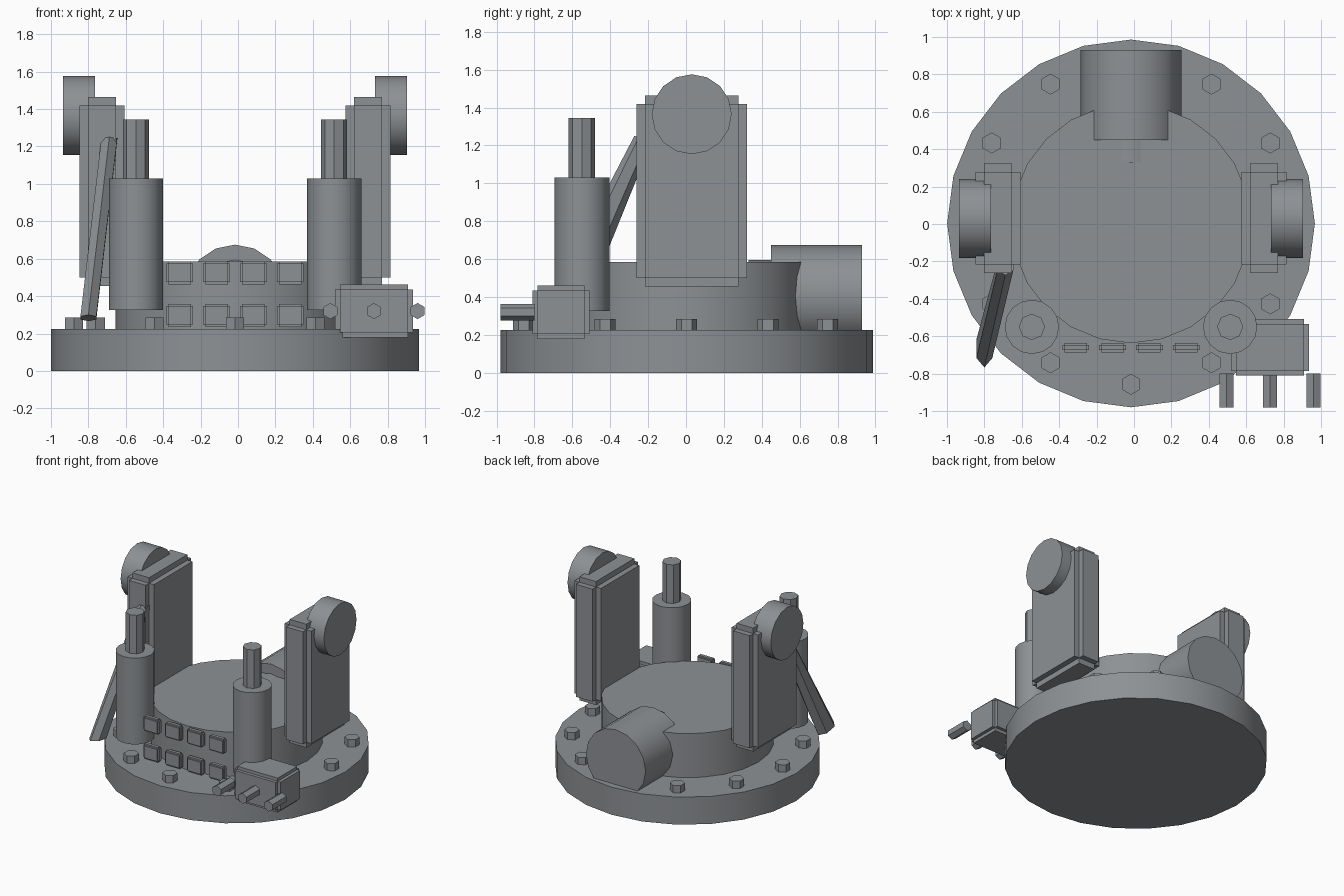
import bpy, bmesh, math
from mathutils import Vector, Quaternion

if "Cube" in bpy.data.objects:
    bpy.data.objects.remove(bpy.data.objects["Cube"])

CX, CY = -0.016, 0.003   # axis of the round base

# Dark grey metal used on every part
metal = bpy.data.materials.new("dark_metal")
metal.diffuse_color = (0.27, 0.285, 0.30, 1)
metal.use_nodes = True
metal.node_tree.nodes["Principled BSDF"].inputs["Base Color"].default_value = metal.diffuse_color


def finish(name, bm):
    me = bpy.data.meshes.new(name)
    bmesh.ops.recalc_face_normals(bm, faces=bm.faces)
    bm.to_mesh(me)
    bm.free()
    me.materials.append(metal)
    ob = bpy.data.objects.new(name, me)
    bpy.context.collection.objects.link(ob)
    bpy.ops.object.select_all(action='DESELECT')
    ob.select_set(True)
    bpy.context.view_layer.objects.active = ob
    bpy.ops.object.shade_smooth_by_angle(angle=math.radians(30))
    return ob


def rod(name, a, b, radius, sides):
    """Capped cylinder running from point a to point b."""
    a, b = Vector(a), Vector(b)
    d = b - a
    upright = abs(d.x) + abs(d.y) < 1e-6
    rot = Quaternion() if upright else d.to_track_quat('Z', 'Y')
    bm = bmesh.new()
    bmesh.ops.create_cone(bm, cap_ends=True, segments=sides, radius1=radius,
                          radius2=radius, depth=d.length)
    bmesh.ops.rotate(bm, verts=bm.verts, matrix=rot.to_matrix())
    bmesh.ops.translate(bm, verts=bm.verts, vec=(a + b) / 2)
    return finish(name, bm)


def panel_box(name, centre, core, step):
    """Box whose six faces are each pushed out as a raised panel."""
    bm = bmesh.new()
    for axis in range(3):
        size = Vector(core)
        size[axis] += 2 * step
        verts = bmesh.ops.create_cube(bm, size=1)['verts']
        bmesh.ops.scale(bm, verts=verts, vec=size)
        bmesh.ops.translate(bm, verts=verts, vec=centre)
    return finish(name, bm)


# Base plate and drum
rod("base_plate", (CX, CY, 0), (CX, CY, 0.225), 0.983, 24)
rod("drum", (CX, CY, 0.2), (CX, CY, 0.585), 0.64, 24)

# Ring of hex bolts
for i in range(12):
    t = math.radians(30 * i)
    x, y = CX + 0.86 * math.cos(t), CY + 0.86 * math.sin(t)
    rod("base_bolt", (x, y, 0.2), (x, y, 0.285), 0.056, 6)

# Rear motor with its narrower nose
rod("rear_motor", (CX, 0.45, 0.405), (CX, 0.93, 0.405), 0.27, 16)
rod("motor_nose", (CX, 0.33, 0.405), (CX, 0.47, 0.405), 0.19, 16)

# Mirrored yoke arms, pivot discs and front pistons
for side, s in (("left", -1), ("right", 1)):
    panel_box(side + "_arm", (CX + s * 0.711, 0.03, 0.96), (0.15, 0.495, 0.92), 0.045)
    rod(side + "_pivot", (CX + s * 0.749, 0.03, 1.365),
        (CX + s * 0.919, 0.03, 1.365), 0.211, 16)
    px = CX + s * 0.53
    rod(side + "_piston_sleeve", (px, -0.55, 0.325), (px, -0.55, 1.03), 0.145, 16)
    rod(side + "_piston_rod", (px, -0.55, 1.0), (px, -0.55, 1.345), 0.07, 8)

# Two rows of buttons on the front of the drum
for row_z in (0.297, 0.524):
    for k in range(4):
        panel_box("button", (CX + (k - 1.5) * 0.197, -0.661, row_z),
                  (0.12, 0.026, 0.098), 0.012)

# Connector box with three prongs
panel_box("connector_box", (0.727, -0.66, 0.32), (0.364, 0.25, 0.23), 0.026)
for k in (-1, 0, 1):
    x = 0.727 + k * 0.233
    rod("connector_prong", (x, -0.80, 0.32), (x, -0.98, 0.32), 0.043, 6)

# Diagonal six-sided brace, deeper at its foot, running up into the left arm
bm = bmesh.new()
rings = []
for centre, half_depth, tilt in (((-0.80, -0.667, 0.283), 0.10, 0.017),
                                 ((-0.688, -0.225, 1.24), 0.048, 0.01)):
    ring = []
    for i in range(6):
        t = math.radians(60 * i)
        ring.append(bm.verts.new(Vector(centre) + Vector(
            (0.049 * math.sin(t), half_depth * math.cos(t), -tilt * math.cos(t)))))
    rings.append(ring)
for i in range(6):
    j = (i + 1) % 6
    bm.faces.new((rings[0][i], rings[0][j], rings[1][j], rings[1][i]))
for ring in rings:
    bm.faces.new(ring)
finish("brace", bm)
